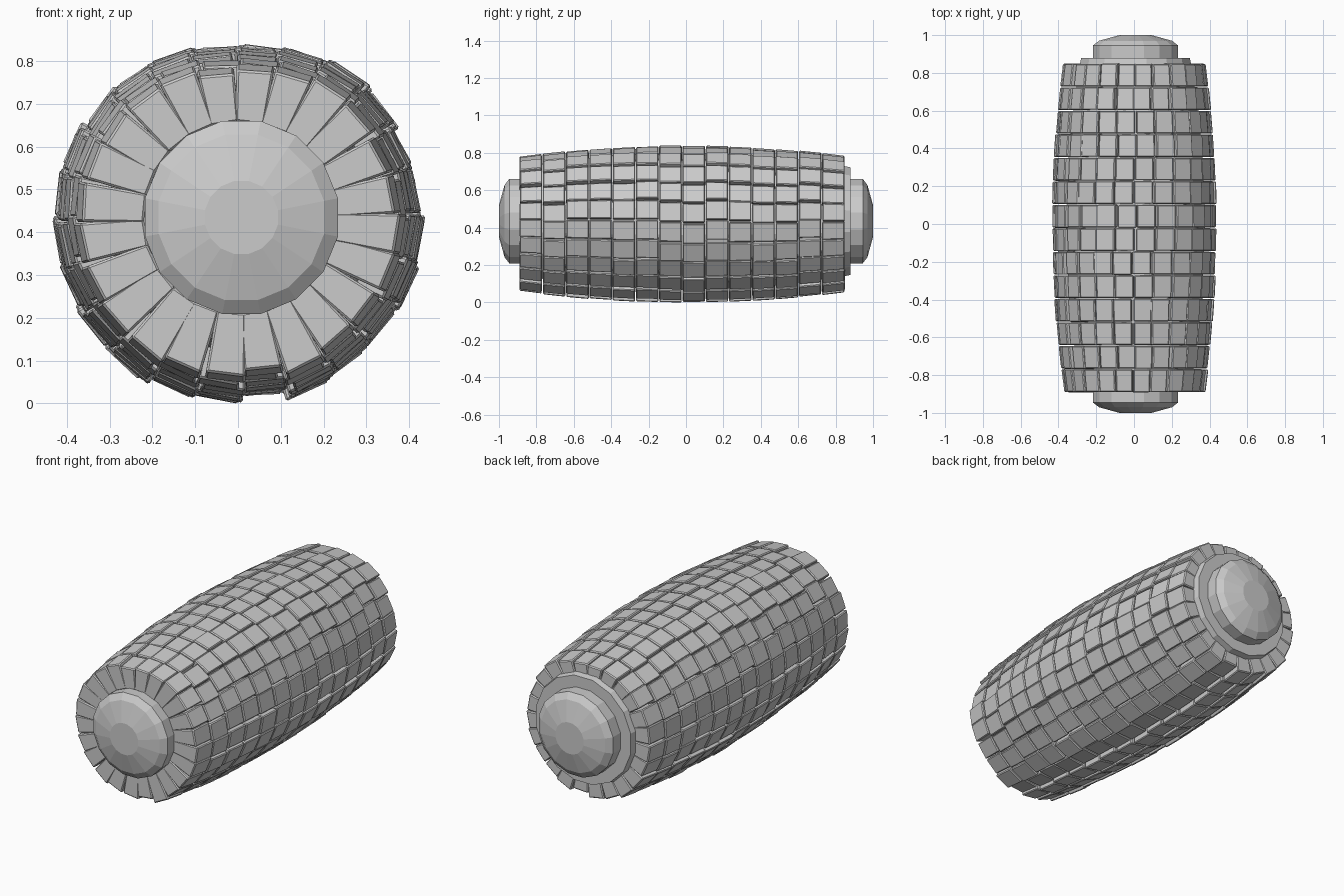
import bpy, bmesh, math, random
from mathutils import Vector

if "Cube" in bpy.data.objects:
    bpy.data.objects.remove(bpy.data.objects["Cube"])

random.seed(4)
CX, CZ = 0.004, 0.438
ROWS, COLS = 14, 24
Y0, Y1 = -0.892, 0.85
PITCH = (Y1 - Y0) / ROWS

# outer radius of each lengthwise column at the widest point
RADII = [.418, .413, .420, .428, .412, .403, .396, .412, .414, .415, .428, .428,
         .432, .428, .432, .438, .430, .432, .412, .436, .424, .420, .430, .428]


def make_object(name, bm):
    bmesh.ops.recalc_face_normals(bm, faces=bm.faces)
    me = bpy.data.meshes.new(name)
    bm.to_mesh(me)
    bm.free()
    ob = bpy.data.objects.new(name, me)
    bpy.context.collection.objects.link(ob)
    return ob


def lathe(name, profile, n=16):
    """Closed faceted solid around the long axis; profile is (radius, y)."""
    bm = bmesh.new()
    rings = []
    for r, y in profile:
        rings.append([bm.verts.new((.008 + r * math.cos((i + .5) * math.tau / n), y,
                                    CZ + r * math.sin((i + .5) * math.tau / n)))
                      for i in range(n)])
    for a, b in zip(rings, rings[1:]):
        for i in range(n):
            j = (i + 1) % n
            bm.faces.new((a[i], a[j], b[j], b[i]))
    bm.faces.new(rings[0])
    bm.faces.new(rings[-1])
    return make_object(name, bm)


def drop(y):
    """How much the barrel narrows away from its middle."""
    return 0.06 * (y / 0.89) ** 2


# inner core and the two domed end caps
lathe("core", [(.293, -.88), (.31, -.8), (.36, -.4), (.375, 0), (.36, .4), (.31, .8), (.293, .88)])
for name, s in (("front_cap", -1), ("back_cap", 1)):
    lathe(name, [(.23, s * .86), (.23, s * .945), (.197, s * .97), (.087, s * 1.0)])

# rows of slightly uneven tiles, touching each other towards the core
bm = bmesh.new()
col_tilt = [random.uniform(-.09, .09) for _ in range(COLS)]
for row in range(ROWS):
    ya, yb = Y0 + row * PITCH + .0025, Y0 + (row + 1) * PITCH - .0025
    row_turn = random.uniform(-.04, .04)
    for col in range(COLS):
        a = (col + .5) * math.tau / COLS + row_turn + random.uniform(-.012, .012)
        out = Vector((math.cos(a), 0, math.sin(a)))
        side = Vector((-math.sin(a), 0, math.cos(a)))
        lift = random.uniform(-.003, .003)
        tilt = col_tilt[col] + random.uniform(-.02, .02)
        shift = random.uniform(-.0015, .0015)
        v = []
        for y in (ya + shift, yb + shift):
            ro = RADII[(col + 1) % COLS] * .15 + RADII[col] * .85 - drop(y) + lift
            for r, w in ((.222, .034), (ro, .0525 * ro / .42)):
                for s in (-1, 1):
                    rr = r + (s * w * tilt if r > .25 else 0)
                    v.append(bm.verts.new(Vector((CX, y, CZ)) + out * rr + side * s * w))
        for f in ((0, 1, 3, 2), (4, 6, 7, 5), (0, 4, 5, 1), (2, 3, 7, 6), (0, 2, 6, 4), (1, 5, 7, 3)):
            bm.faces.new([v[i] for i in f])
low = min(v.co.z for v in bm.verts)
tiles = make_object("tiles", bm)
bev = tiles.modifiers.new("bevel", 'BEVEL')
bev.width = .005
bev.segments = 1

# rest the whole model on the ground
for ob in bpy.context.collection.objects:
    ob.location.z = -low - .001
